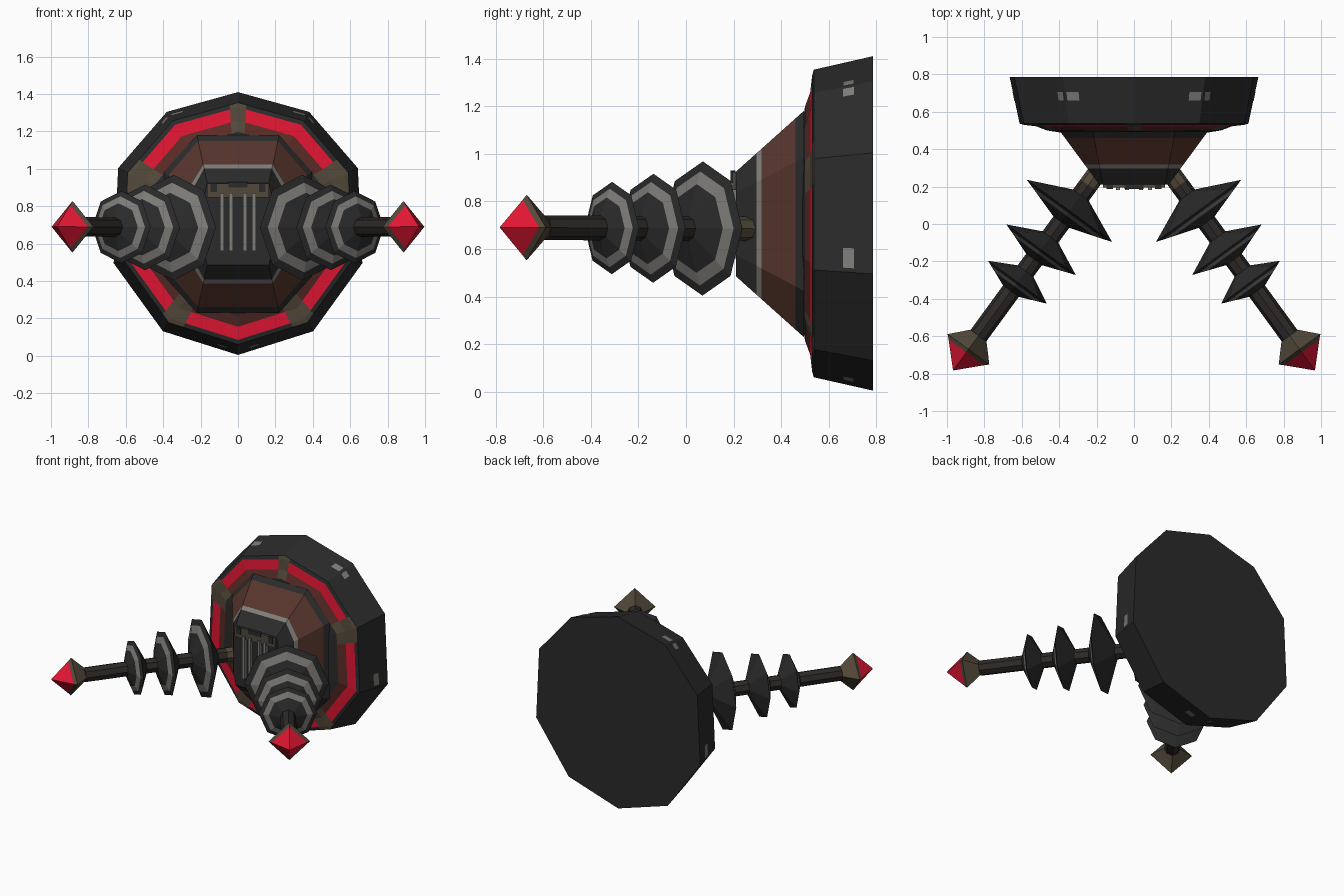
import bpy, bmesh, math
from mathutils import Vector

if "Cube" in bpy.data.objects:
    bpy.data.objects.remove(bpy.data.objects["Cube"])

COLORS = {
    "charcoal": (0.024, 0.024, 0.024), "glow_red": (0.75, 0.008, 0.033),
    "rust_panel": (0.095, 0.036, 0.026), "olive_brown": (0.085, 0.065, 0.042),
    "worn_grey": (0.21, 0.205, 0.19), "dark_red": (0.10, 0.024, 0.019),
    "shaft_brown": (0.026, 0.022, 0.02)}
MATS, IDX = [], {}
for i, (n, c) in enumerate(COLORS.items()):
    m = bpy.data.materials.new(n)
    m.diffuse_color = (*c, 1)
    m.use_nodes = True
    m.node_tree.nodes["Principled BSDF"].inputs["Base Color"].default_value = m.diffuse_color
    MATS.append(m)
    IDX[n] = i


def finish(bm, name, mirror=False, recalc=True):
    bmesh.ops.remove_doubles(bm, verts=bm.verts, dist=1e-4)
    if recalc:
        bmesh.ops.recalc_face_normals(bm, faces=bm.faces)
    me = bpy.data.meshes.new(name)
    bm.to_mesh(me)
    bm.free()
    for m in MATS:
        me.materials.append(m)
    ob = bpy.data.objects.new(name, me)
    bpy.context.collection.objects.link(ob)
    if mirror:
        ob.modifiers.new("mirror", 'MIRROR')
    return ob


def loft(rings, color, caps=("charcoal", "charcoal")):
    """Skin closed rings of points; color(band, segment) names the material."""
    bm = bmesh.new()
    vs = [[bm.verts.new(p) for p in r] for r in rings]
    n = len(vs[0])
    for b in range(len(vs) - 1):
        for s in range(n):
            t = (s + 1) % n
            f = bm.faces.new((vs[b][s], vs[b][t], vs[b + 1][t], vs[b + 1][s]))
            f.material_index = IDX[color(b, s)]
    for ring, c in zip((vs[0], vs[-1]), caps):
        if c:
            bm.faces.new(ring).material_index = IDX[c]
    return bm


def box(name, c, s, mat, mirror=False):
    bm = bmesh.new()
    bmesh.ops.create_cube(bm, size=1)
    for v in bm.verts:
        v.co = Vector(c) + Vector([a * b for a, b in zip(v.co, s)])
    for f in bm.faces:
        f.material_index = IDX[mat]
    return finish(bm, name, mirror)


# ---- rim drum: uneven ten-sided outline, sampled also at the panel ends
CZ = 0.705
CORNERS = [(90, .705), (57.6, .71), (25, .707), (-17.5, .697), (-55, .70), (-90, .70)]


def polar(deg, r):
    return Vector((r * math.cos(math.radians(deg)), r * math.sin(math.radians(deg))))


def outline(deg, scale, y):
    for (a0, r0), (a1, r1) in zip(CORNERS, CORNERS[1:]):
        if a1 - 1e-6 <= deg <= a0 + 1e-6:
            p, q = polar(a0, r0), polar(a1, r1)
            d, e = polar(deg, 1), q - p
            r = (p.x * e.y - p.y * e.x) / (d.x * e.y - d.y * e.x)
            return Vector((d.x * r * scale, y, CZ + d.y * r * scale))


ANG = [90, 86, 57.6, 33, 25, 16, -17.5, -50, -55, -62, -90]
GAPS = {0, 3, 4, 7, 8}


def rim_ring(scale, y):
    right = [outline(a, scale, y) for a in ANG]
    return right + [Vector((-p.x, p.y, p.z)) for p in right[-2:0:-1]]


def rim_color(b, s):
    s = s if s < 10 else 19 - s
    if b == 0 or b == 4:
        return "charcoal"
    if s in GAPS:
        return "olive_brown"
    return ("charcoal", "glow_red", "dark_red")[b - 1]


finish(loft([rim_ring(1, .785), rim_ring(.92, .537), rim_ring(.885, .53), rim_ring(.785, .522),
             rim_ring(.70, .50), rim_ring(.6, .49)], rim_color), "rim_drum")

# worn patches on the drum side
bm = bmesh.new()
for a0, a1 in ((64, 58.5), (56.5, 53), (-9, -16), (-80, -85)):
    q = []
    for a, y in ((a0, .66), (a1, .66), (a1, .705), (a0, .705)):
        q.append(bm.verts.new(outline(a, 1.004 - .08 * (.785 - y) / .25, y)))
    bm.faces.new(q[::-1]).material_index = IDX["worn_grey"]
for f in bm.faces:
    f.normal_update()
    c = f.calc_center_median()
    if f.normal.dot(Vector((c.x, 0, c.z - CZ))) < 0:
        f.normal_flip()
finish(bm, "worn_patches", mirror=True, recalc=False)


# ---- tapered eight-sided housing with inset rust panels
def oct_ring(y, w, h, cx, cz):
    q = [(cx, h), (w, cz), (w, -cz), (cx, -h)]
    return [Vector((x, y, CZ + z)) for x, z in q + [(-x, z) for x, z in q[::-1]]]


def house(t):
    lerp = lambda a, b: a + (b - a) * t
    return oct_ring(lerp(.495, .21), lerp(.395, .185), lerp(.475, .22), lerp(.22, .165), lerp(.28, .13))


bm = loft([house(t) for t in (0, .12, .62, .70, 1)],
          lambda b, s: ("charcoal", "rust_panel", "worn_grey", "charcoal")[b])
panels = [f for f in bm.faces if f.material_index == IDX["rust_panel"]]
res = bmesh.ops.inset_individual(bm, faces=panels, thickness=.012, depth=0)
for f in res["faces"]:
    f.material_index = IDX["charcoal"]
finish(bm, "housing")

# ---- front plate details
box("front_header", (0, .205, .885), (.33, .02, .075), "olive_brown")
box("header_bolt", (.13, .198, .90), (.035, .02, .05), "charcoal", True)
box("header_bolt_middle", (0, .198, .915), (.1, .02, .03), "charcoal")
box("outer_slat", (.086, .198, .715), (.02, .03, .31), "worn_grey", True)
box("inner_slat", (.038, .198, .715), (.02, .03, .31), "worn_grey", True)

# ---- arms, built on the right and mirrored
ORG = Vector((.345, .07, .686))
AX = Vector((.885, -.67, .69)) - ORG
REACH = AX.length
AX.normalize()
SIDE = Vector((-AX.y, AX.x, 0)).normalized()
UP = SIDE.cross(AX) * (1 if SIDE.cross(AX).z > 0 else -1)


def lathe(name, start, profile, n, mats):
    rings = []
    for t, r in profile:
        c = ORG + AX * (start + t)
        rings.append([c + SIDE * r * math.cos(2 * math.pi * k / n) + UP * r * math.sin(2 * math.pi * k / n)
                      for k in range(n)])
    finish(loft(rings, lambda b, s: mats[b], (mats[0], mats[-1])), name, mirror=True)


lathe("arm_shaft", 0, [(-.26, .052), (-.17, .052), (REACH - .09, .052)], 8, ["olive_brown", "shaft_brown"])
for k, (pos, R, front, back) in enumerate([(0, .282, .075, .105), (.257, .229, .065, .085), (.472, .194, .06, .075)]):
    h = .05

    def at(f):  # point on the front cone at a fraction of the rim radius
        return (front * (1 - f) * R / (R - h), R * f)
    lathe(f"arm_disc_{k + 1}", pos, [(-back, h), (0, R), at(.85), at(.66), (front, h)], 8,
          ["charcoal", "charcoal", "worn_grey", "charcoal"])
lathe("arm_tip", REACH, [(-.135, .012), (0, .138), (.02, .117), (.137, .003)], 4,
      ["olive_brown", "olive_brown", "glow_red"])
